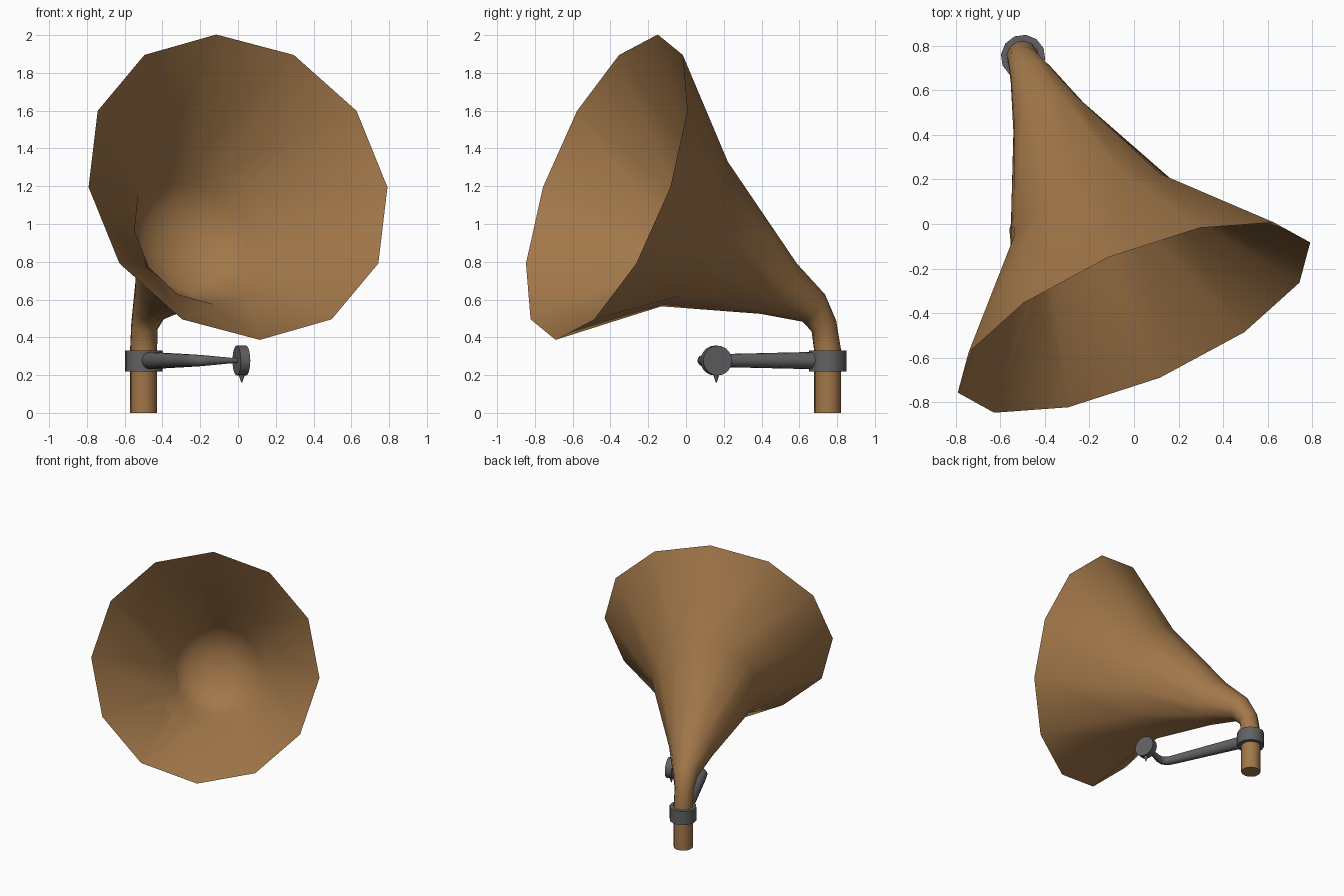
import bpy, bmesh, math
from mathutils import Vector

if "Cube" in bpy.data.objects:
    bpy.data.objects.remove(bpy.data.objects["Cube"])

SIDES = 12
HEADING = Vector((0.392, -0.92, 0))   # compass direction the horn opens to
SIDE = Vector((0.92, 0.392, 0))
UP = Vector((0, 0, 1))


def material(name, color):
    m = bpy.data.materials.new(name)
    m.diffuse_color = (*color, 1)
    m.use_nodes = True
    m.node_tree.nodes["Principled BSDF"].inputs["Base Color"].default_value = m.diffuse_color
    return m


brass = material("brown_brass", (0.36, 0.185, 0.067))
steel = material("dark_steel", (0.12, 0.12, 0.125))


def ring(center, elevation, radius, side_scale=1.0):
    """Circle facing HEADING, tipped up by elevation degrees."""
    e = math.radians(elevation)
    up = UP * math.cos(e) - HEADING * math.sin(e)
    return [Vector(center) + radius * (math.cos(a) * up + math.sin(a) * side_scale * SIDE)
            for a in (2 * math.pi * i / SIDES for i in range(SIDES))]


def tube_ring(center, axis, radius, n=16):
    """Circle across a horizontal axis."""
    s = axis.cross(UP).normalized()
    return [Vector(center) + radius * (math.cos(a) * UP + math.sin(a) * s)
            for a in (2 * math.pi * i / n for i in range(n))]


def loft(name, rings, mat):
    """Skin a list of rings and close both ends."""
    bm = bmesh.new()
    loops = [[bm.verts.new(p) for p in r] for r in rings]
    n = len(loops[0])
    for a, b in zip(loops, loops[1:]):
        for i in range(n):
            j = (i + 1) % n
            bm.faces.new((a[i], a[j], b[j], b[i]))
    bm.faces.new(loops[0])
    bm.faces.new(loops[-1])
    bmesh.ops.recalc_face_normals(bm, faces=bm.faces)
    mesh = bpy.data.meshes.new(name)
    bm.to_mesh(mesh)
    bm.free()
    mesh.materials.append(mat)
    ob = bpy.data.objects.new(name, mesh)
    bpy.context.collection.objects.link(ob)
    bpy.ops.object.select_all(action='DESELECT')
    ob.select_set(True)
    bpy.context.view_layer.objects.active = ob
    bpy.ops.object.shade_smooth_by_angle(angle=math.radians(50))
    return ob


# Horn: rounded throat bowl, inner flare, thin rim, outer flare, bend and pipe
mouth = Vector((0.0, -0.42, 1.195))
axis = HEADING * math.cos(math.radians(20)) + UP * math.sin(math.radians(20))
inner = [(0.76, 0.03), (0.745, 0.13), (0.70, 0.25), (0.62, 0.33)]
sections = [(mouth - axis * t - UP * 0.08 - SIDE * 0.03, 20, r) for t, r in inner]
sections += [
    ((-0.185, 0.01, 0.965), 20, 0.415, 0.95),
    (mouth, 20, 0.86),
    ((-0.18, 0.015, 0.975), 21, 0.44, 0.93),
    ((-0.385, 0.48, 0.667), 33, 0.17),
    ((-0.465, 0.672, 0.56), 36, 0.096),
    ((-0.495, 0.73, 0.46), 63, 0.072),
    ((-0.5, 0.75, 0.33), 90, 0.072),
    ((-0.5, 0.75, 0.0), 90, 0.072),
]
loft("horn", [ring(*s) for s in sections], brass)

# Collar around the pipe
loft("collar", [ring((-0.498, 0.75, z), 90, 0.1) for z in (0.22, 0.33)], steel)

# Tapered tone arm with a rounded elbow
Z = 0.277
path = [(-0.475, 0.70, 0.046), (-0.46, 0.64, 0.045), (-0.26, 0.17, 0.034),
        (-0.235, 0.115, 0.032), (-0.20, 0.09, 0.030), (-0.155, 0.095, 0.026),
        (-0.02, 0.15, 0.013), (0.01, 0.16, 0.012)]
pts = [Vector((x, y, Z)) for x, y, r in path]
arm = []
for i, p in enumerate(pts):
    d = pts[min(i + 1, len(pts) - 1)] - pts[max(i - 1, 0)]
    arm.append(tube_ring(p, d, path[i][2]))
loft("tone_arm", arm, steel)

# Round sound box at the end of the arm
box_axis = Vector((0.96, 0.28, 0))
box_center = Vector((0.018, 0.16, Z))
loft("sound_box", [tube_ring(box_center + box_axis * t, box_axis, 0.079, 20)
                   for t in (-0.026, 0.026)], steel)

# Needle pointing down
loft("needle", [ring((0.02, 0.16, z), 90, r)
                for z, r in ((0.215, 0.018), (0.195, 0.014), (0.157, 0.001))], steel)
